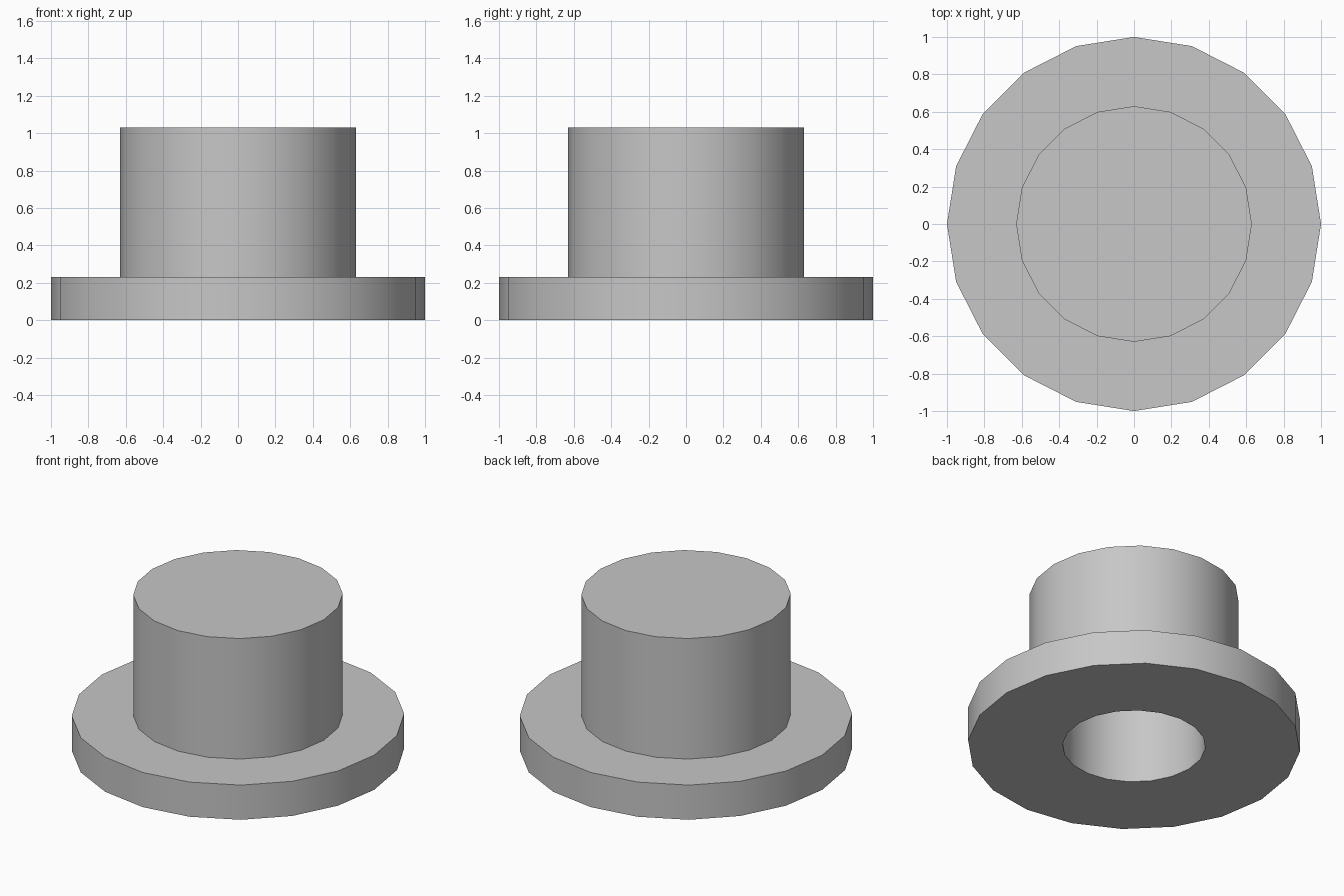
import bpy
import bmesh
from math import cos, sin, tau, radians

SIDES = 20

cube = bpy.data.objects.get("Cube")
if cube:
    bpy.data.objects.remove(cube, do_unlink=True)

# Single plain grey
grey = bpy.data.materials.new("plain grey")
grey.use_nodes = True
colour = (0.57, 0.57, 0.57, 1)
grey.diffuse_color = colour
grey.node_tree.nodes["Principled BSDF"].inputs["Base Color"].default_value = colour


def lathe(name, profile):
    """Revolve (radius, height) points about z and cap both ends."""
    bm = bmesh.new()
    angles = [tau * i / SIDES for i in range(SIDES)]
    rings = [[bm.verts.new((r * cos(a), r * sin(a), z)) for a in angles]
             for r, z in profile]
    for low, high in zip(rings, rings[1:]):
        for i in range(SIDES):
            j = (i + 1) % SIDES
            bm.faces.new((low[i], low[j], high[j], high[i]))
    bm.faces.new(rings[0])
    bm.faces.new(rings[-1])
    bmesh.ops.recalc_face_normals(bm, faces=bm.faces)
    mesh = bpy.data.meshes.new(name)
    bm.to_mesh(mesh)
    bm.free()
    mesh.materials.append(grey)
    obj = bpy.data.objects.new(name, mesh)
    bpy.context.collection.objects.link(obj)
    return obj


# Flanged cap: blind bore roof, bore wall, underside, flange rim, collar, top
cap = lathe("flanged_cap", [
    (0.43, 0.83), (0.43, 0),
    (1, 0), (1, 0.23),
    (0.63, 0.23), (0.63, 1.03),
])

bpy.ops.object.select_all(action="DESELECT")
cap.select_set(True)
bpy.context.view_layer.objects.active = cap
bpy.ops.object.shade_smooth_by_angle(angle=radians(30))
